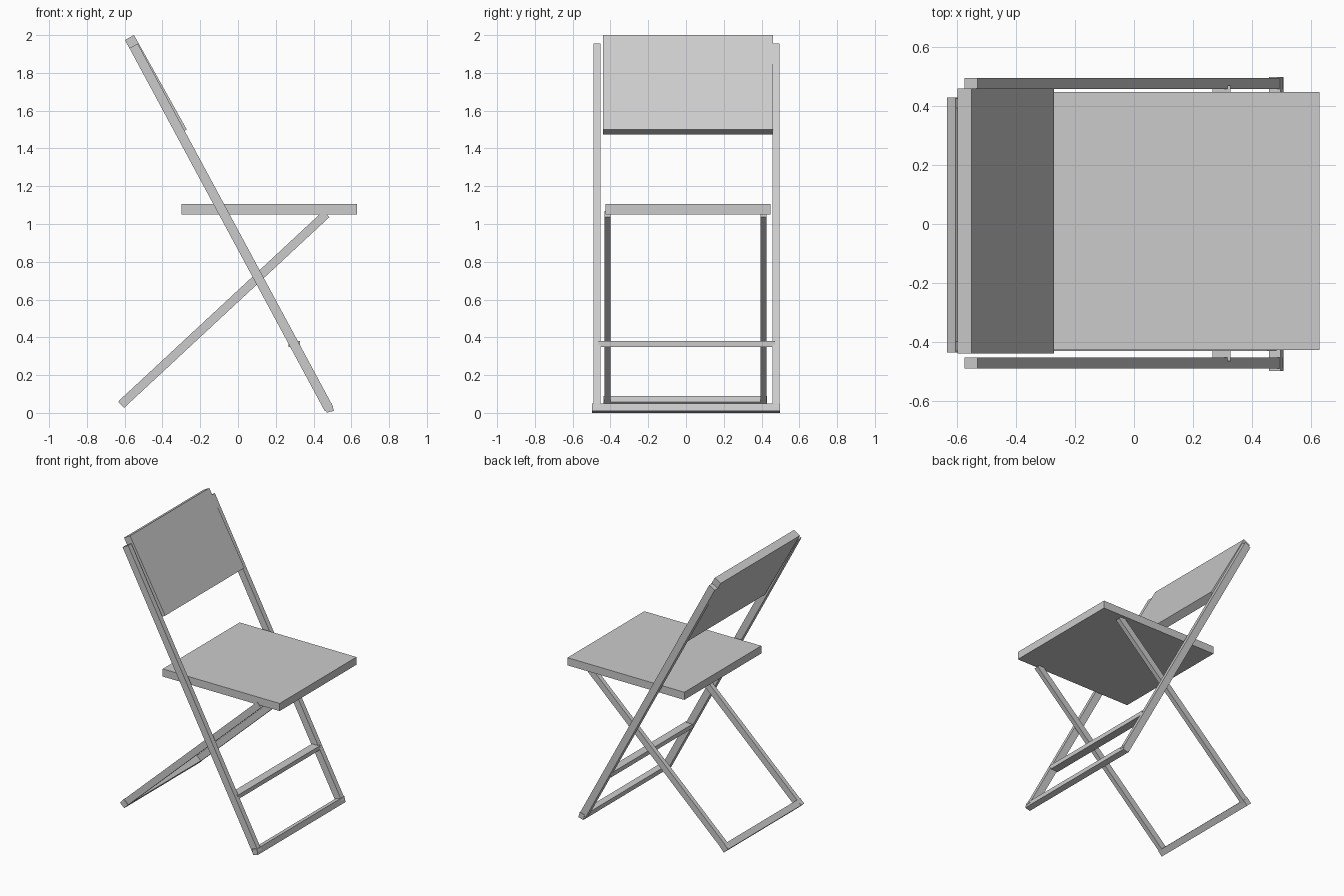
import bpy, bmesh, math
from mathutils import Vector

if "Cube" in bpy.data.objects:
    bpy.data.objects.remove(bpy.data.objects["Cube"])


def box(name, center, size, tilt=0.0):
    """Box turned about the y axis by tilt degrees."""
    mesh = bpy.data.meshes.new(name)
    bm = bmesh.new()
    bmesh.ops.create_cube(bm, size=1)
    bmesh.ops.scale(bm, vec=Vector(size), verts=bm.verts)
    bm.to_mesh(mesh)
    bm.free()
    ob = bpy.data.objects.new(name, mesh)
    ob.location = center
    ob.rotation_euler = (0, math.radians(tilt), 0)
    bpy.context.collection.objects.link(ob)
    return ob


def bar(name, start, end, y, width, depth):
    """Straight bar between two (x, z) points."""
    dx, dz = end[0] - start[0], end[1] - start[1]
    center = ((start[0] + end[0]) / 2, y, (start[1] + end[1]) / 2)
    return box(name, center, (width, depth, math.hypot(dx, dz)),
               math.degrees(math.atan2(dx, dz)))


# Seat panel
box("seat", (0.165, 0.01, 1.078), (0.93, 0.874, 0.055))

# Backrest panel
box("backrest", (-0.435, 0.01, 1.737), (0.055, 0.90, 0.573), -29.2)

# Long bars that form the front legs and backrest posts, and the rear legs
for side, y_long, y_rear in (("left", -0.472, -0.415), ("right", 0.477, 0.410)):
    bar("front_leg_" + side, (0.482, 0.02), (-0.553, 1.943), y_long, 0.05, 0.037)
    bar("rear_leg_" + side, (-0.615, 0.047), (0.468, 1.053), y_rear, 0.046, 0.032)

# Cross bars: front foot, foot rest and rear foot
box("front_foot_bar", (0.483, 0.0, 0.025), (0.04, 0.996, 0.04), -15)
box("foot_rest", (0.297, 0.003, 0.365), (0.06, 0.935, 0.03))
box("rear_foot_bar", (-0.603, -0.003, 0.058), (0.046, 0.865, 0.044), 42.9)
